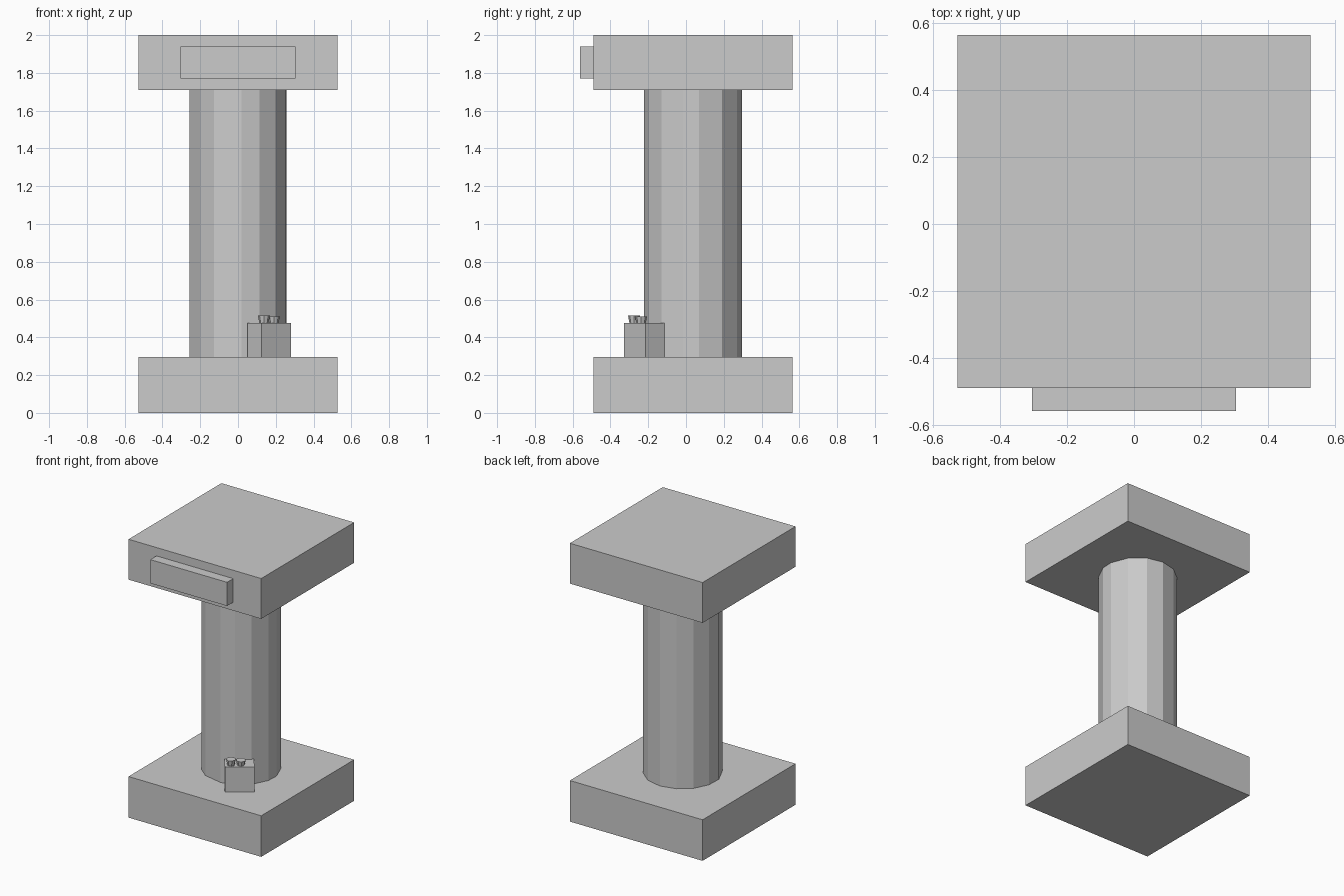
import bpy, bmesh
from math import radians, sin, cos
from mathutils import Matrix, Vector

if "Cube" in bpy.data.objects:
    bpy.data.objects.remove(bpy.data.objects["Cube"])

CY = 0.0375  # column axis y


def finish(name, bm, matrix=Matrix()):
    bmesh.ops.recalc_face_normals(bm, faces=bm.faces)
    mesh = bpy.data.meshes.new(name)
    bm.to_mesh(mesh)
    bm.free()
    obj = bpy.data.objects.new(name, mesh)
    obj.matrix_world = matrix
    bpy.context.collection.objects.link(obj)
    return obj


def box(name, size, center, turn=0):
    bm = bmesh.new()
    bmesh.ops.create_cube(bm, size=1)
    bmesh.ops.scale(bm, vec=Vector(size), verts=bm.verts)
    return finish(name, bm, Matrix.Translation(center) @ Matrix.Rotation(radians(turn), 4, 'Z'))


def stud(name, center, height):
    bm = bmesh.new()
    bmesh.ops.create_cone(bm, cap_ends=True, segments=8, radius1=0.024, radius2=0.032, depth=height)
    return finish(name, bm, Matrix.Translation(center))


# square slabs at foot and head
box("base_slab", (1.055, 1.055, 0.295), (0, CY, 0.1475))
box("top_slab", (1.055, 1.055, 0.29), (0, CY, 1.855))

# raised panel on the head
box("front_panel", (0.61, 0.08, 0.17), (0, -0.52, 1.855))

# rough-cut column with uneven facets, angles measured from the front
angles = [-154, -129, -104, -80, -50, -29, 4, 26, 50, 78, 97, 126, 154, 180]
bm = bmesh.new()
ring = [bm.verts.new((0.26 * sin(radians(a)), CY - 0.26 * cos(radians(a)), 0.295)) for a in angles]
bottom = bm.faces.new(ring)
top = bmesh.ops.extrude_face_region(bm, geom=[bottom], use_keep_orig=True)
moved = [v for v in top["geom"] if isinstance(v, bmesh.types.BMVert)]
bmesh.ops.translate(bm, vec=(0, 0, 1.415), verts=moved)
finish("column", bm)

# small turned block against the column, with two flared studs
box("small_block", (0.193, 0.127, 0.18), (0.165, -0.22, 0.385), 36.6)
stud("left_stud", (0.137, -0.275, 0.495), 0.042)
stud("right_stud", (0.190, -0.238, 0.492), 0.036)
